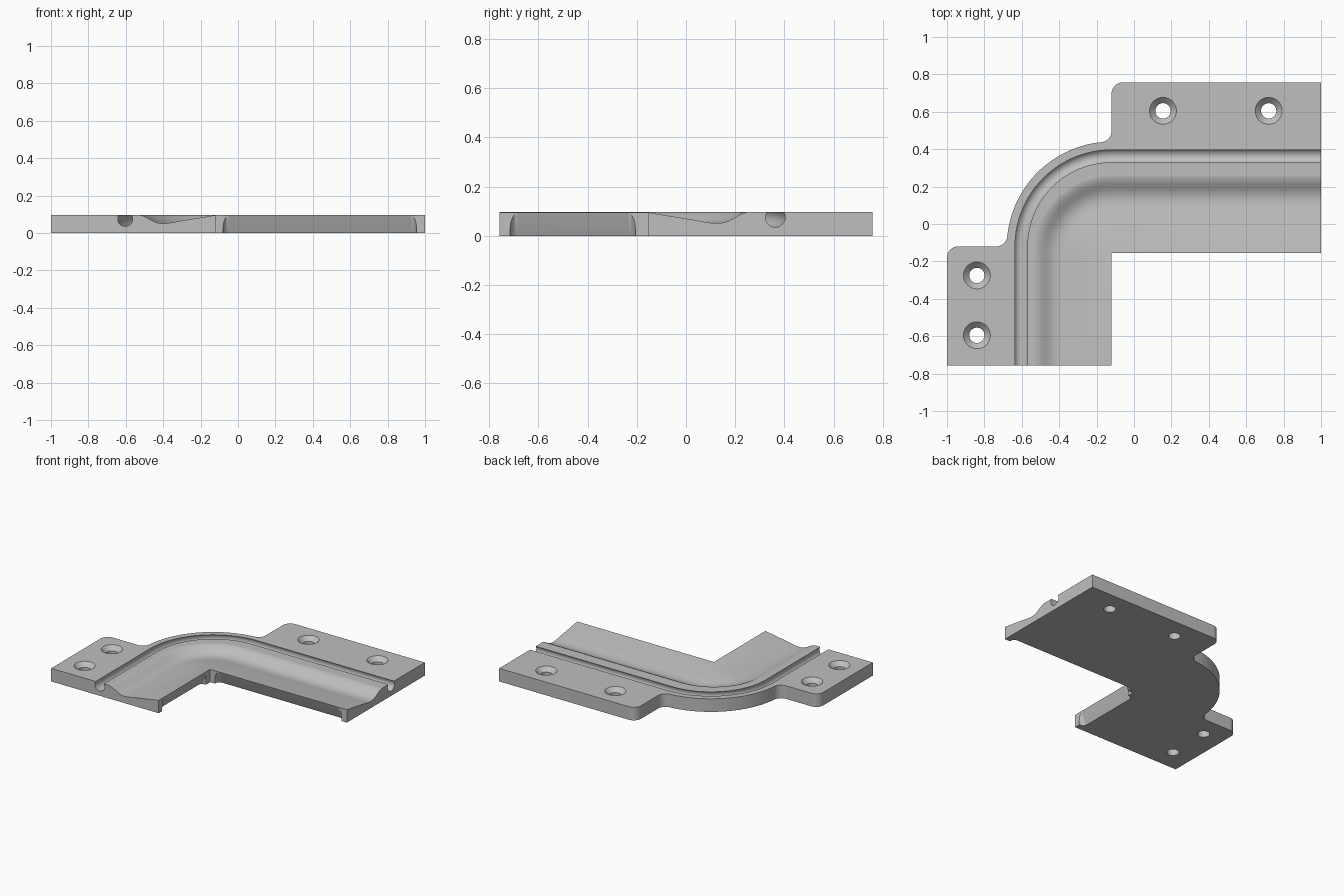
import bpy, bmesh, math
from mathutils import Vector
from mathutils.geometry import interpolate_bezier

if "Cube" in bpy.data.objects:
    bpy.data.objects.remove(bpy.data.objects["Cube"])

T = 0.097                      # plate thickness
HALF_Y = 0.757
EDGE_X, EDGE_Y = -0.12, -0.155  # inner walls of the two arms
BEND = (-0.12, -0.12)          # centre of the outer bend

grey = bpy.data.materials.new("grey")
grey.use_nodes = True
grey.diffuse_color = (0.52, 0.52, 0.52, 1)
grey.node_tree.nodes["Principled BSDF"].inputs["Base Color"].default_value = grey.diffuse_color


def arc(cx, cy, r, start, end, n=10):
    angles = [math.radians(start + (end - start) * i / n) for i in range(n + 1)]
    return [(cx + r * math.cos(a), cy + r * math.sin(a)) for a in angles]


def loft(name, rings):
    """Closed solid through equal-length rings of points."""
    bm = bmesh.new()
    loops = [[bm.verts.new(p) for p in ring] for ring in rings]
    n = len(loops[0])
    for a, b in zip(loops, loops[1:]):
        for i in range(n):
            j = (i + 1) % n
            bm.faces.new((a[i], a[j], b[j], b[i]))
    bm.faces.new(loops[0])
    bm.faces.new(loops[-1])
    bmesh.ops.remove_doubles(bm, verts=bm.verts, dist=1e-5)
    bmesh.ops.recalc_face_normals(bm, faces=bm.faces)
    mesh = bpy.data.meshes.new(name)
    bm.to_mesh(mesh)
    bm.free()
    obj = bpy.data.objects.new(name, mesh)
    bpy.context.collection.objects.link(obj)
    return obj


def sweep(name, profile, cx, cy, n=32):
    """Carry an (offset, height) profile along one arm, round the bend, along the other."""
    stations = [(cx, -HALF_Y - 0.05, 180)]
    stations += [(cx, cy, 180 - 90 * i / n) for i in range(n + 1)]
    stations += [(1.05, cy, 90)]
    rings = []
    for x, y, deg in stations:
        c, s = math.cos(math.radians(deg)), math.sin(math.radians(deg))
        rings.append([(x + c * r, y + s * r, z) for r, z in profile])
    return loft(name, rings)


# Plate outline with rounded flange corners and blended bend
blend = math.degrees(math.asin(0.06 / 0.62))
reach = math.sqrt(0.62 ** 2 - 0.06 ** 2)
bx, by = BEND
outline = [(1, EDGE_Y), (1, HALF_Y)]
outline += arc(bx + 0.06, HALF_Y - 0.06, 0.06, 90, 180)
outline += arc(bx - 0.06, by + reach, 0.06, 0, blend - 90)
outline += arc(bx, by, 0.56, 90 + blend, 180 - blend, 32)[1:-1]
outline += arc(bx - reach, by + 0.06, 0.06, -blend, -90)
outline += arc(-0.94, by - 0.06, 0.06, 90, 180)
outline += [(-1, -HALF_Y), (EDGE_X, -HALF_Y), (EDGE_X, EDGE_Y)]
plate = loft("corner_plate", [[(x, y, z) for x, y in outline] for z in (0, T)])

cutters = []

# Shallow trough, rising in a straight ramp to the inner edge
ramp = interpolate_bezier(*[Vector(p) for p in ((0.18, 0.066), (0.23, 0.057), (0.25, 0.051), (0.28, 0.051))], 8)
lip = interpolate_bezier(*[Vector(p) for p in ((0.28, 0.051), (0.345, 0.051), (0.365, T), (0.42, T + 0.0005))], 14)
curve = [(p.x, p.y) for p in ramp + lip[1:]]
trough = [(0, T - 0.002)] + curve + [(0.425, 0.15), (0, 0.15)]
cutters.append(sweep("trough_cutter", trough, EDGE_X, EDGE_Y))

# Round seal groove
cutters.append(sweep("groove_cutter", arc(0.483, 0.075, 0.04, 0, 345, 23), bx, by))

# Countersunk screw holes
for x, y in ((0.155, 0.605), (0.72, 0.605), (-0.84, -0.275), (-0.84, -0.595)):
    rings = [[(px, py, z) for px, py in arc(x, y, r, 0, 348.75, 31)]
             for z, r in ((-0.01, 0.041), (0.066, 0.041), (T + 0.01, 0.082))]
    cutters.append(loft("hole_cutter", rings))


# Undercuts along the inner walls: a leaning slot with rounded ends
def undercut(start, end, place):
    r = 0.03
    slot = [(start, -0.1), (end, -0.1)]
    slot += arc(end - r, -r, r, 0, 90, 8) + arc(start + r, -r, r, 90, 180, 8)
    rings = [[(*place(u, v + depth), z) for u, v in slot]
             for z, depth in ((-0.01, 0.044), (T - 0.003, -0.001))]
    cutters.append(loft("undercut_cutter", rings))


undercut(-0.08, 0.955, lambda u, v: (u, EDGE_Y + v))
undercut(-0.715, -0.205, lambda u, v: (EDGE_X - v, u))

# Cut everything, keep the finished mesh only
for cutter in cutters:
    cutter.hide_render = True
    mod = plate.modifiers.new(cutter.name, "BOOLEAN")
    mod.operation = "DIFFERENCE"
    mod.solver = "EXACT"
    mod.object = cutter
bpy.context.view_layer.update()
graph = bpy.context.evaluated_depsgraph_get()
result = bpy.data.meshes.new_from_object(plate.evaluated_get(graph))
plate.modifiers.clear()
plate.data = result
for cutter in cutters:
    bpy.data.objects.remove(cutter)
result.materials.clear()
result.materials.append(grey)

# Smooth curved surfaces, crisp edges
for obj in bpy.context.selected_objects:
    obj.select_set(False)
plate.select_set(True)
bpy.context.view_layer.objects.active = plate
bpy.ops.object.shade_smooth_by_angle(angle=math.radians(25))
weighted = plate.modifiers.new("weighted_normals", "WEIGHTED_NORMAL")
weighted.keep_sharp = True
